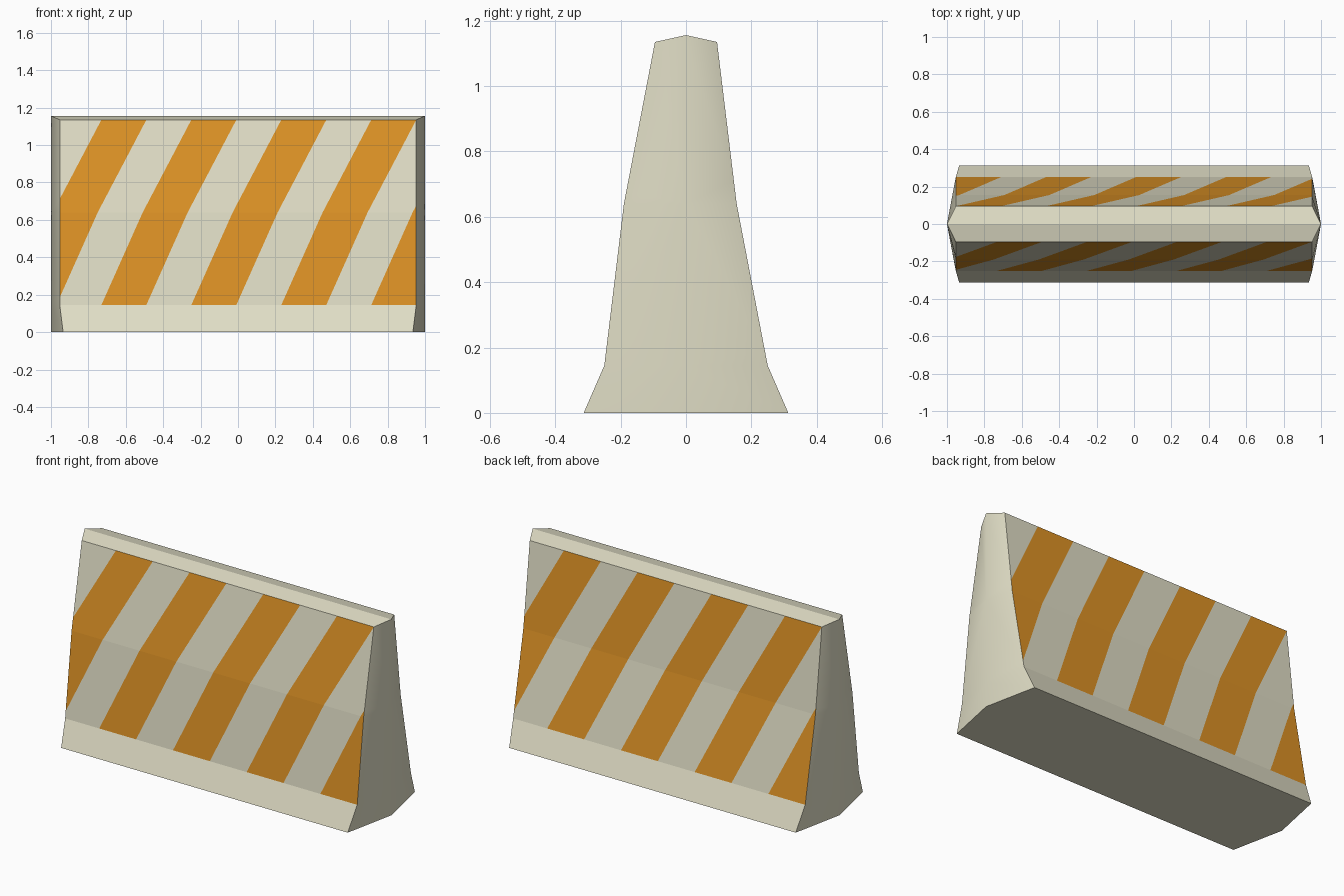
import bpy, bmesh, math
from mathutils import Vector

if "Cube" in bpy.data.objects:
    bpy.data.objects.remove(bpy.data.objects["Cube"])


def material(name, rgb):
    m = bpy.data.materials.new(name)
    m.diffuse_color = (*rgb, 1)
    m.use_nodes = True
    m.node_tree.nodes["Principled BSDF"].inputs["Base Color"].default_value = m.diffuse_color
    return m


concrete = material("pale concrete", (0.75, 0.73, 0.565))
orange = material("warning orange", (0.73, 0.29, 0.019))

# cross-section: y, z, half length in x
PROFILE = [(-0.313, 0, 0.935), (-0.25, 0.145, 0.953), (-0.19, 0.64, 0.953),
           (-0.095, 1.135, 0.953), (0, 1.156, 1.0), (0.095, 1.135, 0.953),
           (0.155, 0.64, 0.953), (0.25, 0.145, 0.953), (0.313, 0, 0.935)]
PITCH, START = 0.2405, 0.953           # stripe width and first stripe edge
SHIFT_MID, SHIFT_LOW = 0.26, 0.481     # slant of the stripes below the top


def shift(z):
    if z > 0.64:
        return SHIFT_MID * (1.135 - z) / 0.495
    return SHIFT_MID + (SHIFT_LOW - SHIFT_MID) * (0.64 - z) / 0.495


bm = bmesh.new()
rows = {s: [bm.verts.new((s * x, y, z)) for y, z, x in PROFILE] for s in (-1, 1)}
ridge = {s: [bm.verts.new((s, 0, PROFILE[i][1])) for i in range(4)] for s in (-1, 1)}
L, R = rows[-1], rows[1]

# long sides and top
long_faces = [bm.faces.new((L[i], R[i], R[i + 1], L[i + 1])) for i in range(8)]
# underside with pointed ends
bm.faces.new((L[0], ridge[-1][0], L[8], R[8], ridge[1][0], R[0]))
# ends, folded along a vertical centre ridge
for s in (-1, 1):
    row = rows[s]
    mid = ridge[s] + [row[4]]
    for i in range(4):
        for a, b in ((row[i], row[i + 1]), (row[8 - i], row[7 - i])):
            quad = (a, b, mid[i + 1], mid[i]) if i < 3 else (a, row[4], mid[3])
            bm.faces.new(quad).smooth = True
bmesh.ops.recalc_face_normals(bm, faces=bm.faces[:])

# diagonal stripes cut into the sloping sides (back is the front turned round)
for i in (1, 2, 5, 6):
    side = 1 if i < 4 else -1
    n = long_faces[i].normal.copy()
    (y0, z0, _), (y1, z1, _) = PROFILE[i], PROFILE[i + 1]
    low, high = min(z0, z1), max(z0, z1)
    s_low = SHIFT_LOW if low < 0.5 else SHIFT_MID
    s_high = SHIFT_MID if low < 0.5 else 0
    ylow, yhigh = (y0, y1) if z0 < z1 else (y1, y0)
    parts = [long_faces[i]]
    for k in range(-2, 9):
        x = START - PITCH * k
        p = Vector((side * (x - s_low), ylow, low))
        q = Vector((side * (x - s_high), yhigh, high))
        geom = set(parts)
        for f in parts:
            geom.update(f.edges)
            geom.update(f.verts)
        res = bmesh.ops.bisect_plane(bm, geom=list(geom), dist=1e-4, plane_co=p,
                                     plane_no=(q - p).cross(n).normalized())
        parts = list({g for g in res["geom"] if isinstance(g, bmesh.types.BMFace)})
    for f in parts:
        c = f.calc_center_median()
        t = (START - side * c.x - shift(c.z)) / PITCH
        f.material_index = 1 if math.floor(t) % 2 == 0 else 0

# keep the rims of the softly shaded ends crisp
for e in bm.edges:
    e.smooth = all(f.smooth for f in e.link_faces)

mesh = bpy.data.meshes.new("road_barrier")
bm.to_mesh(mesh)
bm.free()
mesh.materials.append(concrete)
mesh.materials.append(orange)
bpy.context.collection.objects.link(bpy.data.objects.new("road_barrier", mesh))
